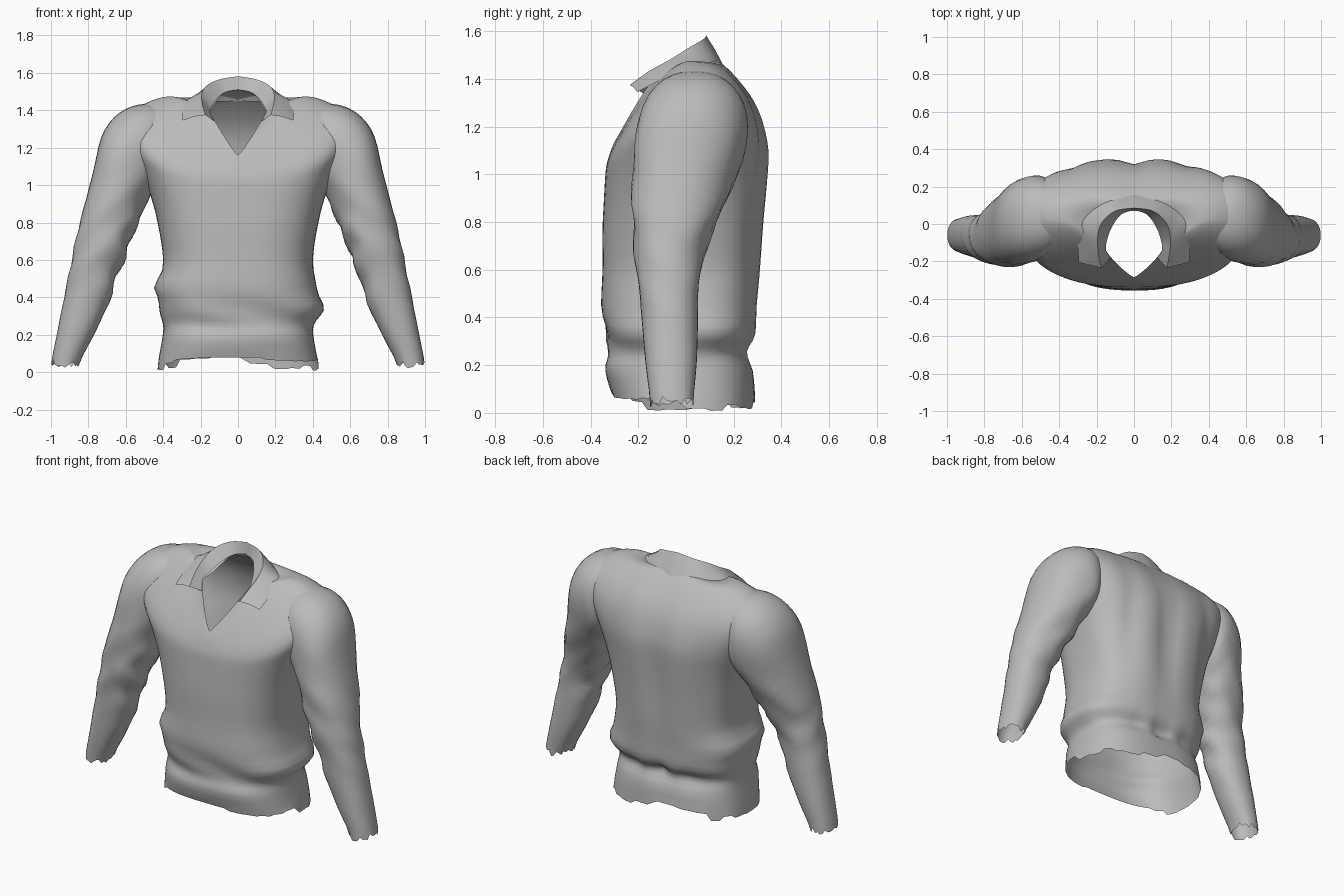
import bpy, bmesh, math, random
from mathutils import Vector

random.seed(4)
if "Cube" in bpy.data.objects:
    bpy.data.objects.remove(bpy.data.objects["Cube"])

cloth = bpy.data.materials.new("grey cloth")
cloth.use_nodes = True
cloth.diffuse_color = (0.5, 0.5, 0.5, 1)
cloth.node_tree.nodes["Principled BSDF"].inputs["Base Color"].default_value = (0.5, 0.5, 0.5, 1)


def densify(rows, n):
    """Catmull-Rom interpolation between rows of numbers."""
    out = []
    for i in range(len(rows) - 1):
        a, b, c, d = (rows[min(max(i + k, 0), len(rows) - 1)] for k in (-1, 0, 1, 2))
        for j in range(n):
            t = j / n
            out.append([q + t / 2 * (r - p + t * (2*p - 5*q + 4*r - s + t * (3*q - 3*r + s - p)))
                        for p, q, r, s in zip(a, b, c, d)])
    return out + [list(rows[-1])]


def loft(name, rings, closed=True):
    """Skin a list of equally long point rows."""
    bm = bmesh.new()
    grid = [[bm.verts.new(p) for p in ring] for ring in rings]
    n = len(grid[0])
    for lo, hi in zip(grid, grid[1:]):
        for i in range(n if closed else n - 1):
            k = (i + 1) % n
            bm.faces.new((lo[i], lo[k], hi[k], hi[i]))
    bmesh.ops.recalc_face_normals(bm, faces=bm.faces)
    mesh = bpy.data.meshes.new(name)
    bm.to_mesh(mesh)
    bm.free()
    mesh.materials.append(cloth)
    ob = bpy.data.objects.new(name, mesh)
    bpy.context.collection.objects.link(ob)
    bpy.ops.object.select_all(action='DESELECT')
    ob.select_set(True)
    bpy.context.view_layer.objects.active = ob
    bpy.ops.object.shade_smooth_by_angle(angle=math.radians(60))


def spow(v, e):
    return math.copysign(abs(v) ** e, v)


def bump(v, centre, width):
    return math.exp(-((v - centre) / width) ** 2)


# Torso: half width, front y, side y, back y, front z, side z, back z, front squareness
torso_rows = [
    (.43, -.31, 0, .29, .075, .045, .06, .75),
    (.405, -.34, 0, .28, .18, .18, .18, .75),
    (.40, -.32, 0, .245, .25, .25, .26, .75),
    (.42, -.335, 0, .29, .33, .33, .33, .75),
    (.42, -.355, 0, .30, .45, .45, .45, .75),
    (.40, -.35, 0, .315, .60, .60, .60, .75),
    (.43, -.35, 0, .33, .77, .80, .80, .75),
    (.47, -.345, 0, .345, .88, .95, .97, .75),
    (.53, -.34, .01, .35, .97, 1.10, 1.10, .75),
    (.60, -.335, .02, .325, 1.03, 1.24, 1.22, .8),
    (.60, -.325, .03, .285, 1.07, 1.35, 1.31, .9),
    (.50, -.315, .03, .23, 1.10, 1.435, 1.385, 1.1),
    (.36, -.305, .01, .17, 1.125, 1.475, 1.45, 1.3),
    (.23, -.295, -.07, .12, 1.145, 1.435, 1.49, 1.5),
    (.15, -.285, -.14, .075, 1.16, 1.39, 1.51, 1.7),
]
SEG = 72
jag = [random.uniform(-.045, .03) for _ in range(SEG)]
torso = []
for r, (hw, yf, ym, yb, zf, zs, zb, ef) in enumerate(densify(torso_rows, 3)):
    ring = []
    for i in range(SEG):
        a = 2 * math.pi * i / SEG
        c, s = math.cos(a), math.sin(a)
        e = ef if s < 0 else .75
        x = hw * spow(c, e)
        y = ym + abs(spow(s, e)) * ((yf if s < 0 else yb) - ym)
        z = zs + ((zf if s < 0 else zb) - zs) * s * s
        # Spine groove and vertical folds of the back
        if s > 0:
            y -= s * bump(z, .95, .4) * (.035 * bump(x, 0, .07) + .02 * bump(x, .28, .06)
                                         + .02 * bump(x, -.33, .05))
            y -= s * .025 * bump(z, .27, .05) * math.cos(x * 30) * bump(x, 0, .15)
        # Slack rolls above the waistband
        x += .04 * bump(z, .34, .06) * max(c, 0) - .03 * bump(z, .46, .05) * max(-c, 0)
        y -= .008 * max(-s, 0) * bump(z, .3, .1) * math.sin(x * 10 + z * 30)
        # Torn hem
        if r == 0:
            z = max(0, z + jag[i // 3] * (.25 if s < -.5 else 1))
        ring.append((x, y, z))
    torso.append(ring)
loft("shirt_body", torso)

# Sleeves: outer x, z, inner x, z, front y, back y
sleeve_rows = [
    (.36, 1.42, .40, 1.10, -.10, .17),
    (.47, 1.435, .43, 1.03, -.165, .235),
    (.57, 1.42, .455, .97, -.195, .26),
    (.66, 1.365, .48, .92, -.21, .25),
    (.73, 1.26, .50, .88, -.22, .225),
    (.775, 1.07, .53, .80, -.225, .18),
    (.83, .86, .57, .72, -.225, .125),
    (.865, .72, .605, .61, -.215, .075),
    (.895, .57, .65, .51, -.20, .055),
    (.93, .40, .69, .37, -.185, .05),
    (.965, .22, .77, .20, -.17, .045),
    (.998, .06, .85, .05, -.15, .03),
]
for side, label in ((1, "left"), (-1, "right")):
    rings = []
    rows = densify(sleeve_rows, 3)
    for r, (ox, oz, ix, iz, yf, yb) in enumerate(rows):
        outer, inner = Vector((ox, 0, oz)), Vector((ix, 0, iz))
        ring = []
        for i in range(32):
            a = 2 * math.pi * i / 32
            c, s = spow(math.cos(a), .9), spow(math.sin(a), .9)
            p = (outer + inner) / 2 + (outer - inner) / 2 * c
            p.y = (yf + yb) / 2 + (yb - yf) / 2 * s
            # Elbow and armpit creases
            p.x += .008 * math.sin(p.z * 34 + p.y * 22 + side) * bump(p.z, .62, .25) * (1 - .5 * c)
            p.y += .008 * math.sin(p.z * 28 + p.x * 20) * bump(p.z, .8, .25) * s
            if r == len(rows) - 1:
                p.z += random.uniform(-.02, .015) - .012 * abs(s)
            ring.append((p.x * side, p.y, p.z))
        rings.append(ring)
    loft(label + "_sleeve", rings)

# Folded collar: base, fold and outer edge, from the nape to the front point
collar_rows = [
    (0, .075, 1.51, 0, .085, 1.582, 0, .16, 1.45),
    (.07, .05, 1.495, .10, .07, 1.565, .14, .14, 1.445),
    (.12, -.02, 1.455, .17, .01, 1.53, .235, .08, 1.445),
    (.145, -.09, 1.41, .195, -.07, 1.48, .29, -.01, 1.45),
    (.15, -.14, 1.39, .19, -.16, 1.43, .30, -.11, 1.395),
    (.125, -.18, 1.34, .175, -.235, 1.375, .295, -.205, 1.345),
]
half = densify(collar_rows, 4)
strips = [[-v if k % 3 == 0 else v for k, v in enumerate(row)] for row in half[:0:-1]] + half
collar = []
for row in strips:
    base, fold, edge = (Vector(row[k:k + 3]) for k in (0, 3, 6))
    mid = (fold + edge) / 2 + Vector((0, 0, .006))
    collar.append([base, fold, mid, edge])
loft("collar", collar, closed=False)
